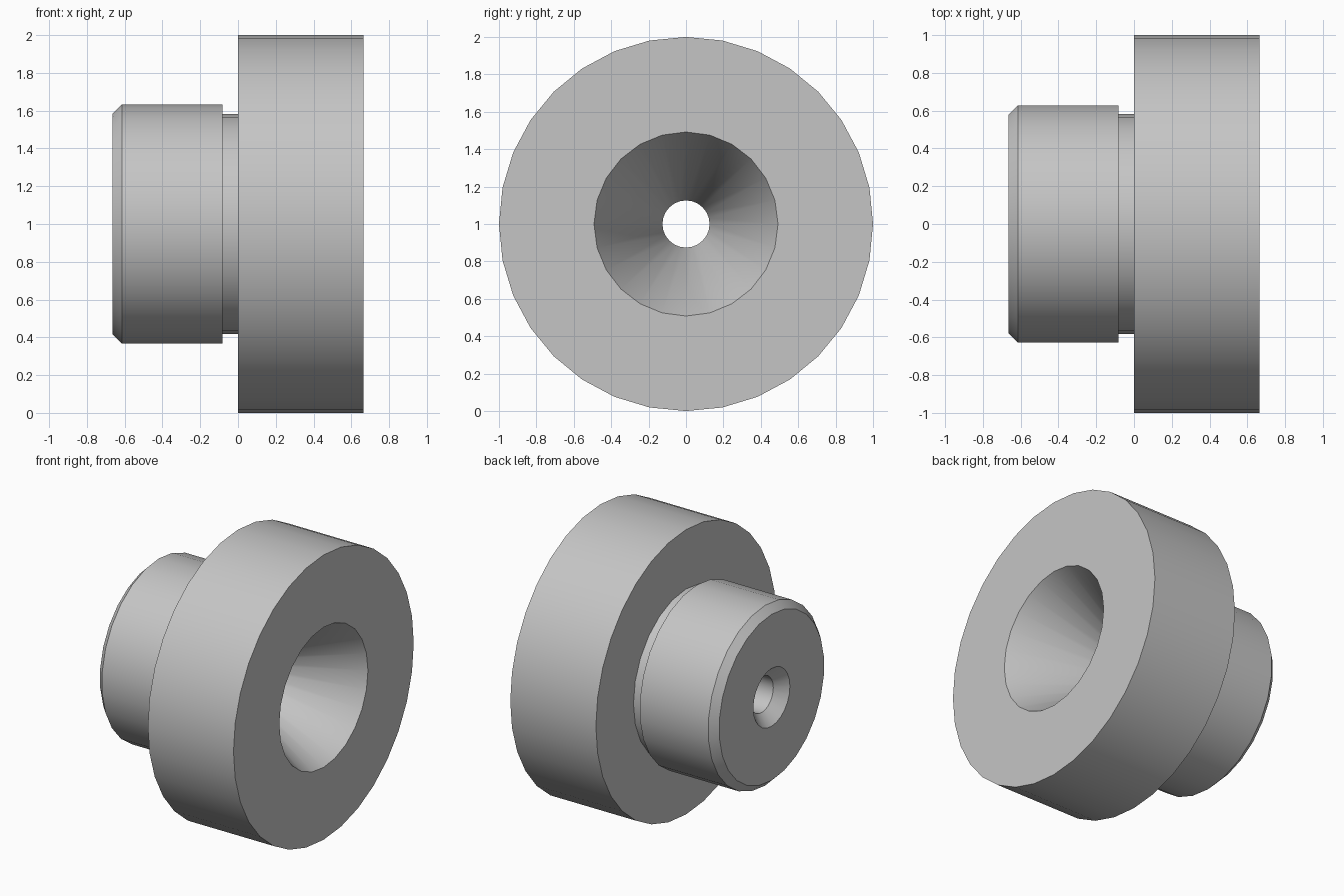
import bpy, bmesh, math

cube = bpy.data.objects.get("Cube")
if cube:
    bpy.data.objects.remove(cube, do_unlink=True)

# Single plain grey finish
grey = bpy.data.materials.new("plain_grey")
grey.use_nodes = True
colour = (0.56, 0.56, 0.56, 1.0)
grey.diffuse_color = colour
grey.node_tree.nodes["Principled BSDF"].inputs["Base Color"].default_value = colour

END = 0.665  # half length along the axis

# Closed turned profile: (x, radius, sides)
PROFILE = [
    (END, 1.0, 32), (0.0, 1.0, 32),                # flange rim
    (0.0, 0.583, 24), (-0.083, 0.583, 24),         # relief neck
    (-0.083, 0.633, 26), (-0.615, 0.633, 26),      # spigot
    (-END, 0.583, 26),                             # spigot chamfer
    (-END, 0.203, 24), (-0.59, 0.126, 24),         # countersink
    (0.0, 0.126, 24), (END, 0.492, 24),            # bore and tapered mouth
]


def ring(bm, x, radius, sides):
    """Circle of vertices round the x axis, starting at the top."""
    verts = []
    for i in range(sides):
        a = 2 * math.pi * i / sides
        verts.append(bm.verts.new((x, radius * math.sin(a), 1 + radius * math.cos(a))))
    edges = [bm.edges.new((verts[i - 1], verts[i])) for i in range(sides)]
    return verts, edges


bm = bmesh.new()
rings = [ring(bm, *p) for p in PROFILE]
for k in range(len(rings)):
    (va, ea), (vb, eb) = rings[k - 1], rings[k]
    if PROFILE[k - 1][0] == PROFILE[k][0]:
        # Flat annular face
        bmesh.ops.triangle_fill(bm, edges=ea + eb, use_beauty=True, normal=(1, 0, 0))
    else:
        # Cylindrical or conical wall
        for i in range(len(va)):
            bm.faces.new((va[i - 1], va[i], vb[i], vb[i - 1]))
bmesh.ops.recalc_face_normals(bm, faces=bm.faces[:])

mesh = bpy.data.meshes.new("flanged_bush")
bm.to_mesh(mesh)
bm.free()
mesh.materials.append(grey)
bush = bpy.data.objects.new("flanged_bush", mesh)
bpy.context.collection.objects.link(bush)

# Smooth walls with crisp rims
bpy.ops.object.select_all(action="DESELECT")
bush.select_set(True)
bpy.context.view_layer.objects.active = bush
bpy.ops.object.shade_smooth_by_angle(angle=math.radians(30))
